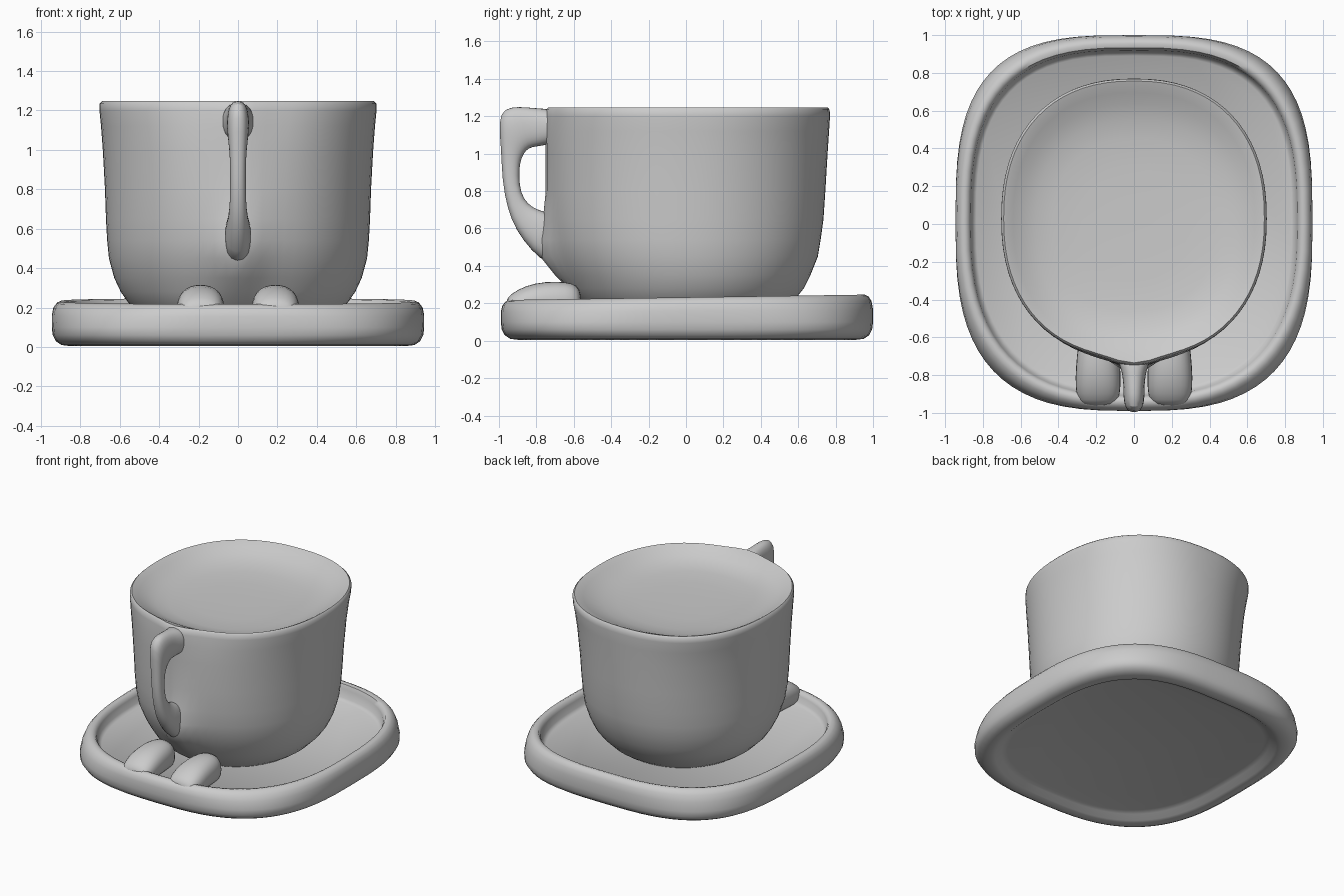
import bpy, bmesh
from math import cos, sin, pi, exp, copysign
from mathutils import Vector


def power(v, e):
    return copysign(abs(v) ** e, v)


def squircle(z, hx, y0, y1, n_front, n_back, tilt=0.0, ridge=0.0, segs=72):
    """Rounded-square ring in plan; ridge pushes the front centre outward."""
    ring, cy, hy = [], (y0 + y1) / 2, (y1 - y0) / 2
    for i in range(segs):
        a = 2 * pi * i / segs
        e = 2 / (n_back if sin(a) > 0 else n_front)
        x, y = hx * power(cos(a), e), cy + hy * power(sin(a), e)
        if y < 0:
            y -= ridge * exp(-(x / 0.13) ** 2)
        ring.append(Vector((x, y, z + tilt * y)))
    return ring


def section(p, q, w, x=0.0, segs=14):
    """Oval ring in a plane containing x, spanning (y, z) points p to q."""
    p, q = Vector((x, *p)), Vector((x, *q))
    mid, half = (p + q) / 2, (p - q) / 2
    return [mid + half * power(cos(a), 0.85) + Vector((w * power(sin(a), 0.85), 0, 0))
            for a in (2 * pi * i / segs for i in range(segs))]


def loft(name, rings, subdiv=0, mirror=False, angle=50):
    bm = bmesh.new()
    rows = [[bm.verts.new(v) for v in r] for r in rings]
    n = len(rows[0])
    for a, b in zip(rows, rows[1:]):
        for i in range(n):
            bm.faces.new((a[i], a[(i + 1) % n], b[(i + 1) % n], b[i]))
    bm.faces.new(rows[0])
    bm.faces.new(rows[-1])
    bmesh.ops.recalc_face_normals(bm, faces=bm.faces)
    me = bpy.data.meshes.new(name)
    bm.to_mesh(me)
    bm.free()
    ob = bpy.data.objects.new(name, me)
    bpy.context.collection.objects.link(ob)
    bpy.ops.object.select_all(action='DESELECT')
    ob.select_set(True)
    bpy.context.view_layer.objects.active = ob
    bpy.ops.object.shade_smooth_by_angle(angle=angle * pi / 180)
    if mirror:
        ob.modifiers.new("mirror", 'MIRROR')
    if subdiv:
        s = ob.modifiers.new("smooth", 'SUBSURF')
        s.levels = s.render_levels = subdiv
    return ob


# Saucer: (height, inset, tilt, squareness) from recessed base, over the rim, to the floor
saucer = [(0.05, 0.19, 0, 2.75), (0.04, 0.155, 0, 2.8), (0.012, 0.12, 0, 2.8),
          (0.005, 0.09, 0, 2.8), (0.01, 0.05, 0, 2.85),
          (0.03, 0.02, 0, 2.9), (0.06, 0.005, 0, 2.95), (0.10, 0, 0, 2.9),
          (0.16, 0, 0.005, 2.75), (0.20, 0.008, 0.012, 2.65), (0.223, 0.025, 0.015, 2.6),
          (0.232, 0.045, 0.015, 2.6), (0.226, 0.067, 0.015, 2.6), (0.20, 0.08, 0.01, 2.6),
          (0.15, 0.088, 0, 2.6), (0.13, 0.11, 0, 2.6)]
loft("saucer", [squircle(z, 0.945 - i, -0.99 + i, 1.0 - i, n, n + 0.25, t)
                for z, i, t, n in saucer])

# Cup: (height, half width, front y, back y, squareness, ridge) up the wall, into the dish
cup = [(0.12, 0.43, -0.44, 0.46, 2.05, 0), (0.17, 0.50, -0.51, 0.53, 2.05, 0),
       (0.23, 0.56, -0.57, 0.59, 2.05, 0.01), (0.28, 0.595, -0.60, 0.63, 2.05, 0.03),
       (0.35, 0.628, -0.64, 0.665, 2.05, 0.06), (0.45, 0.655, -0.69, 0.705, 2.05, 0.09),
       (0.54, 0.664, -0.71, 0.72, 2.06, 0.08), (0.65, 0.670, -0.725, 0.735, 2.06, 0.04),
       (0.80, 0.675, -0.73, 0.745, 2.08, 0.02), (1.00, 0.686, -0.73, 0.757, 2.13, 0.02),
       (1.12, 0.695, -0.725, 0.765, 2.19, 0.03), (1.20, 0.703, -0.715, 0.77, 2.25, 0.04),
       (1.235, 0.702, -0.71, 0.768, 2.27, 0.04), (1.247, 0.690, -0.70, 0.757, 2.27, 0.035),
       (1.240, 0.672, -0.69, 0.737, 2.27, 0.02), (1.222, 0.64, -0.66, 0.695, 2.27, 0),
       (1.195, 0.59, -0.61, 0.635, 2.3, 0), (1.17, 0.52, -0.55, 0.55, 2.3, 0),
       (1.155, 0.43, -0.46, 0.45, 2.3, 0), (1.147, 0.28, -0.30, 0.29, 2.2, 0),
       (1.145, 0.1, -0.1, 0.1, 2, 0)]
loft("cup", [squircle(*r[:4], r[4], r[4] + 0.03, ridge=r[5]) for r in cup])

# Handle: outer point, inner point, half width, from the rim down to the low joint
handle = [((-0.70, 1.235), (-0.70, 1.05), 0.10), ((-0.755, 1.243), (-0.75, 1.045), 0.075),
          ((-0.82, 1.247), (-0.80, 1.035), 0.06), ((-0.90, 1.255), (-0.84, 1.03), 0.057),
          ((-0.975, 1.245), (-0.87, 0.995), 0.057), ((-1.005, 1.18), (-0.885, 0.95), 0.05),
          ((-0.988, 1.02), (-0.89, 0.91), 0.042), ((-0.985, 0.86), (-0.89, 0.83), 0.04),
          ((-0.955, 0.70), (-0.87, 0.76), 0.042), ((-0.91, 0.59), (-0.82, 0.71), 0.05),
          ((-0.83, 0.48), (-0.75, 0.69), 0.066), ((-0.72, 0.38), (-0.66, 0.66), 0.075)]
loft("handle", [section(*s) for s in handle], subdiv=1)

# Pair of rounded rests between the front rim and the cup: (y, top z, half width)
rests = [(-0.965, 0.215, 0.08), (-0.94, 0.25, 0.11), (-0.86, 0.298, 0.125),
         (-0.75, 0.32, 0.12), (-0.64, 0.318, 0.11), (-0.58, 0.30, 0.09), (-0.56, 0.25, 0.05)]
loft("saucer_rest", [section((y, top), (y, 0.10), w, x=0.19) for y, top, w in rests],
     subdiv=1, mirror=True)
